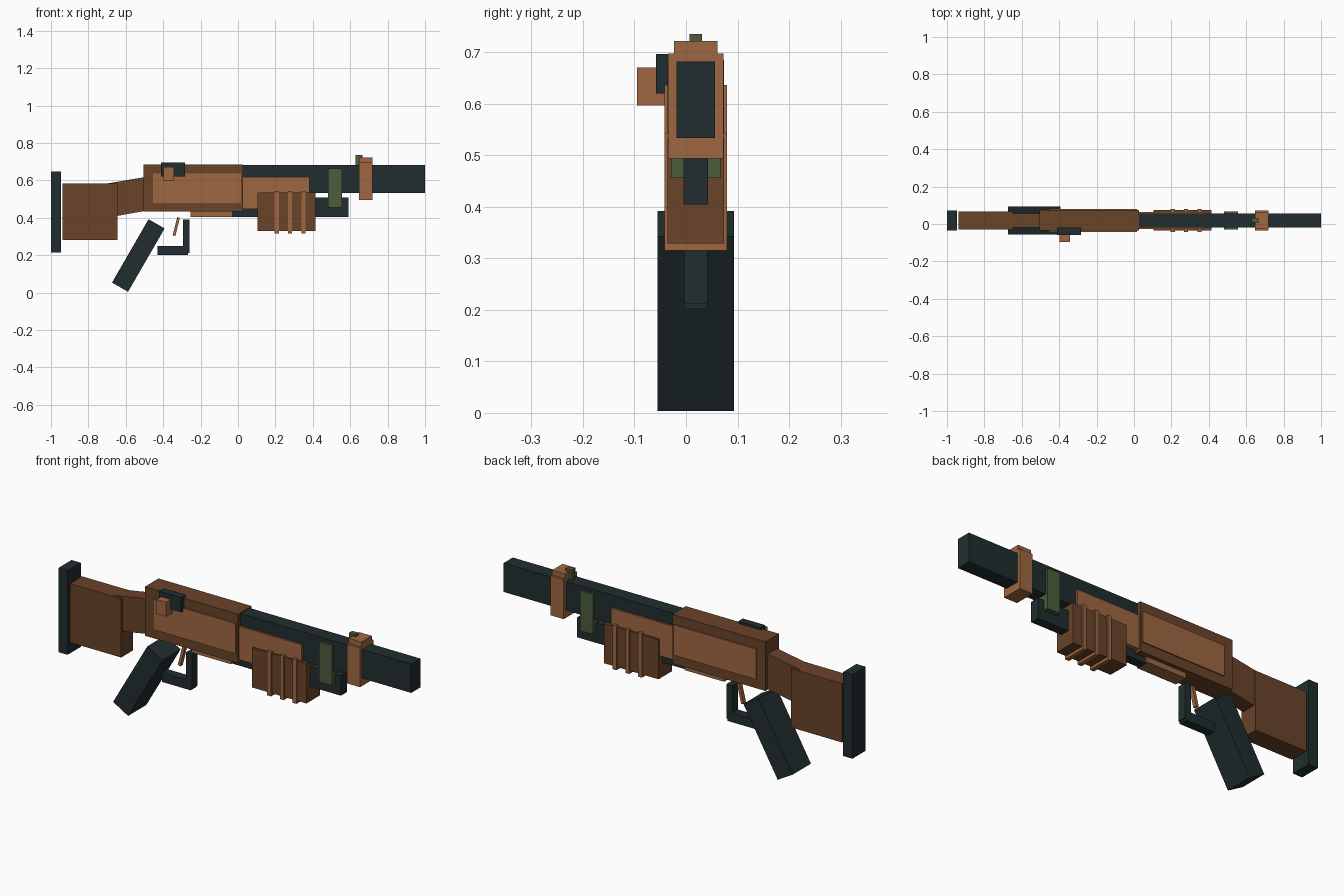
import bpy
import bmesh
import math

cube = bpy.data.objects.get("Cube")
if cube:
    bpy.data.objects.remove(cube, do_unlink=True)

MID = 0.019  # y of the centre plane


def material(name, rgb):
    m = bpy.data.materials.new(name)
    m.use_nodes = True
    m.diffuse_color = (*rgb, 1)
    m.node_tree.nodes["Principled BSDF"].inputs["Base Color"].default_value = (*rgb, 1)
    return m


DARK = material("dark gunmetal", (0.015, 0.027, 0.029))
BROWN = material("dark wood", (0.144, 0.056, 0.022))
TAN = material("light wood", (0.345, 0.136, 0.052))
GREEN = material("olive green", (0.069, 0.107, 0.045))


def prism(name, mat, points, y0, y1):
    """Extrude an x-z outline from y0 to y1."""
    bm = bmesh.new()
    face = bm.faces.new([bm.verts.new((x, y0, z)) for x, z in points])
    new = bmesh.ops.extrude_face_region(bm, geom=[face])["geom"]
    bmesh.ops.translate(bm, vec=(0, y1 - y0, 0),
                        verts=[v for v in new if isinstance(v, bmesh.types.BMVert)])
    bmesh.ops.recalc_face_normals(bm, faces=bm.faces)
    mesh = bpy.data.meshes.new(name)
    bm.to_mesh(mesh)
    bm.free()
    mesh.materials.append(mat)
    obj = bpy.data.objects.new(name, mesh)
    bpy.context.collection.objects.link(obj)
    return obj


def box(name, mat, x0, x1, z0, z1, half=None, y=None):
    """Box centred on the middle plane (half width) or between two y values."""
    y0, y1 = y if y else (MID - half, MID + half)
    return prism(name, mat, [(x0, z0), (x1, z0), (x1, z1), (x0, z1)], y0, y1)


def tilted(name, mat, cx, cz, width, length, angle, half):
    """Box leaning backwards at its lower end."""
    c, s = math.cos(math.radians(angle)), math.sin(math.radians(angle))
    corners = [(-1, -1), (1, -1), (1, 1), (-1, 1)]
    pts = [(cx + (u * width * c + v * length * s) / 2,
            cz + (v * length * c - u * width * s) / 2) for u, v in corners]
    return prism(name, mat, pts, MID - half, MID + half)


# Shoulder stock
box("butt_pad", DARK, -1.0, -0.947, 0.215, 0.648, 0.054)
box("stock", BROWN, -0.937, -0.645, 0.28, 0.583, 0.049)
prism("stock_neck", BROWN,
      [(-0.70, 0.583), (-0.70, 0.405), (-0.645, 0.41), (-0.50, 0.436), (-0.50, 0.617)],
      MID - 0.038, MID + 0.038)

# Receiver with raised panels on both sides
box("receiver", BROWN, -0.505, 0.026, 0.432, 0.685, 0.055)
box("receiver_panels", TAN, -0.455, 0.016, 0.48, 0.636, 0.061)
box("loading_plate", TAN, -0.255, -0.03, 0.405, 0.435, 0.035)

# Bolt on the front side
box("bolt_cover", DARK, -0.411, -0.284, 0.62, 0.696, y=(-0.058, -0.02))
box("bolt_handle", TAN, -0.398, -0.343, 0.596, 0.67, y=(-0.095, -0.035))

# Grip, trigger and guard
tilted("pistol_grip", DARK, -0.533, 0.198, 0.099, 0.391, 30, 0.074)
tilted("trigger", TAN, -0.33, 0.353, 0.015, 0.1, 14, 0.01)
box("guard_front", DARK, -0.295, -0.26, 0.212, 0.39, 0.023)
box("guard_bottom", DARK, -0.43, -0.267, 0.202, 0.25, 0.023)

# Barrel, magazine tube and handguard
box("barrel", DARK, 0.02, 1.0, 0.533, 0.682, 0.037)
box("magazine_tube", DARK, -0.035, 0.59, 0.404, 0.507, 0.024)
box("handguard", TAN, 0.02, 0.382, 0.447, 0.619, 0.046)

# Sliding pump grip and its ribs
box("pump_grip", BROWN, 0.105, 0.415, 0.329, 0.534, 0.055)
for i in range(3):
    x = 0.207 + i * 0.072
    box(f"pump_rib_{i + 1}", TAN, x - 0.011, x + 0.011, 0.315, 0.543, 0.061)

# Clamp, muzzle band and sight
box("barrel_clamp", GREEN, 0.482, 0.556, 0.456, 0.662, 0.048)
box("band", TAN, 0.646, 0.72, 0.494, 0.697, 0.054)
box("band_top", TAN, 0.646, 0.72, 0.69, 0.722, 0.042)
box("front_sight", GREEN, 0.629, 0.665, 0.68, 0.735, 0.012)
